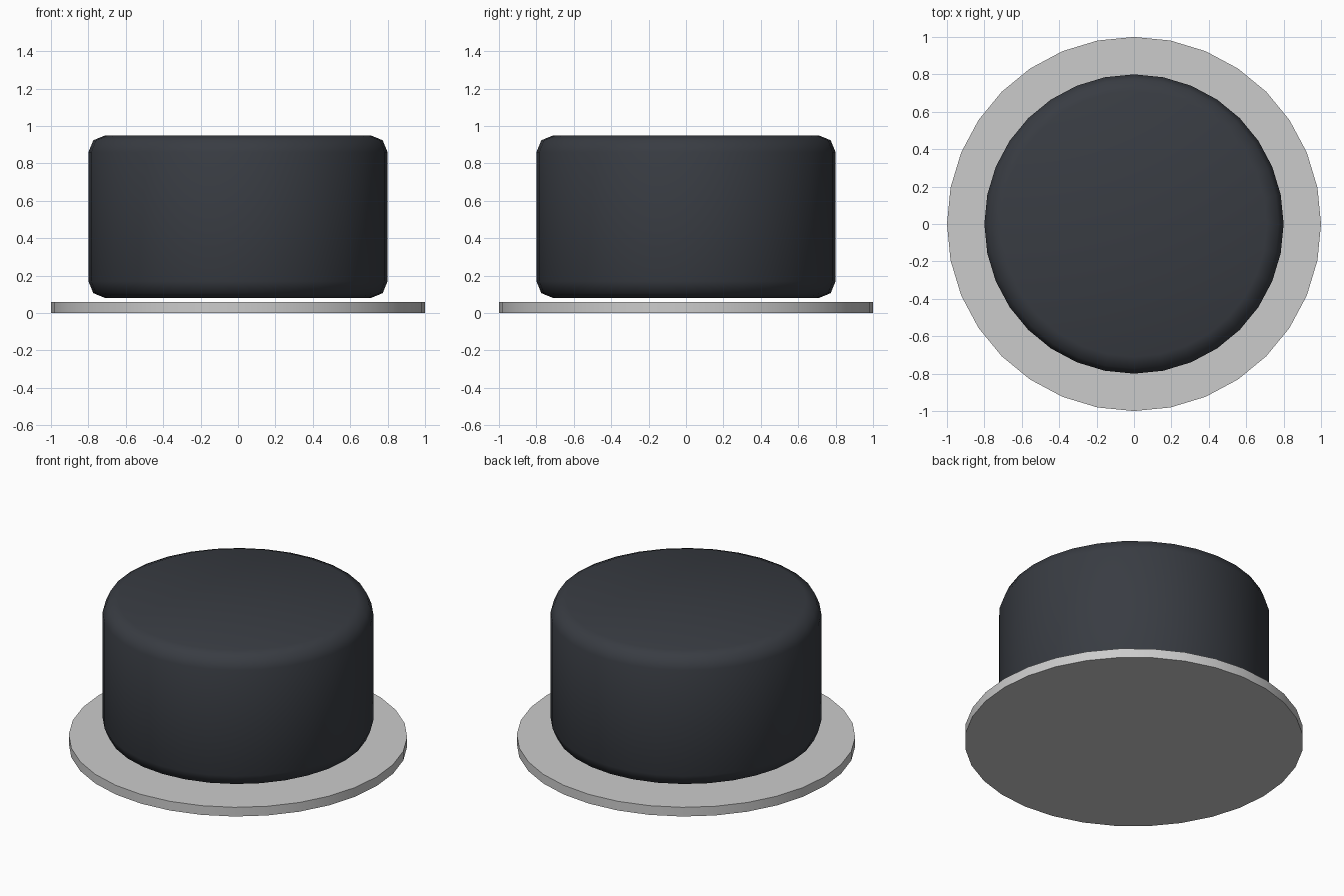
import bpy, math

if "Cube" in bpy.data.objects:
    bpy.data.objects.remove(bpy.data.objects["Cube"])

SIDES = 32


def cylinder(name, radius, z0, z1):
    bpy.ops.mesh.primitive_cylinder_add(vertices=SIDES, radius=radius, depth=z1 - z0,
                                        location=(0, 0, (z0 + z1) / 2))
    ob = bpy.context.object
    ob.name = name
    return ob


# Thin grey base plate
plate = cylinder("base_plate", 1.0, 0.0, 0.06)
bpy.ops.object.shade_smooth_by_angle(angle=math.radians(30))

# Dark rounded cap floating just above the plate
cap = cylinder("cap_body", 0.8, 0.08, 0.95)
bpy.ops.object.shade_smooth()
bevel = cap.modifiers.new("rounded_rims", 'BEVEL')
bevel.width = 0.09
bevel.segments = 2
bevel.limit_method = 'ANGLE'
bevel.angle_limit = math.radians(30)

dark = bpy.data.materials.new("dark_slate")
dark.diffuse_color = (0.04, 0.045, 0.055, 1)
dark.use_nodes = True
dark.node_tree.nodes["Principled BSDF"].inputs["Base Color"].default_value = dark.diffuse_color
cap.data.materials.append(dark)
